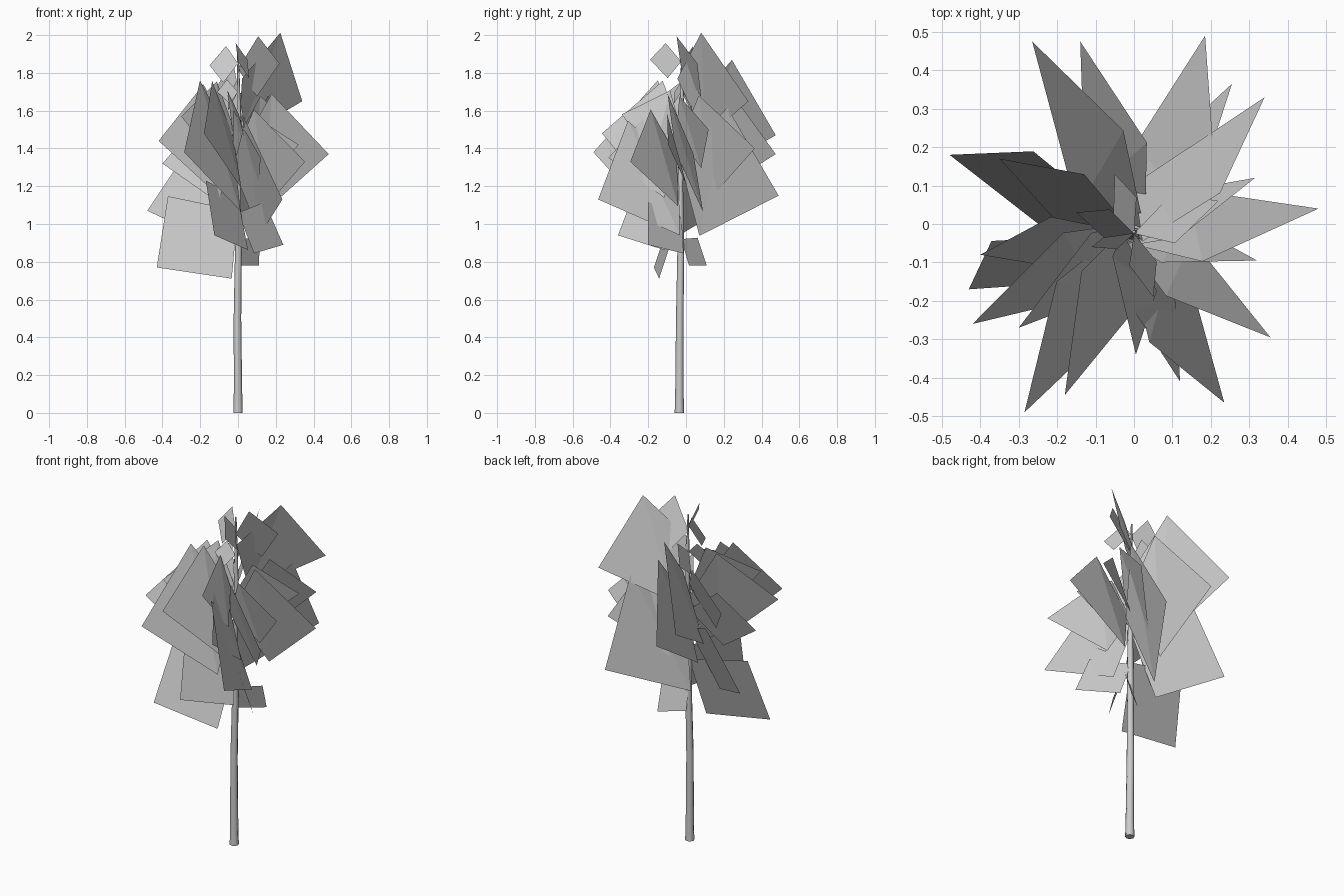
import bpy, bmesh, math
from mathutils import Vector


def mesh_object(name, bm):
    me = bpy.data.meshes.new(name)
    bm.to_mesh(me)
    bm.free()
    ob = bpy.data.objects.new(name, me)
    bpy.context.collection.objects.link(ob)
    return ob


# Trunk: slightly wandering tapered tube (x, y, z, radius)
path = [(0, -0.035, 0, 0.025), (0, -0.035, 0.12, 0.022), (-0.003, -0.033, 0.5, 0.020),
        (0.002, -0.028, 0.85, 0.018), (0, -0.03, 1.2, 0.015), (0.005, -0.022, 1.55, 0.012),
        (0, -0.02, 1.92, 0.004)]
SIDES = 8
bm = bmesh.new()
rings = []
for x, y, z, r in path:
    rings.append([bm.verts.new((x + r * math.cos(2 * math.pi * i / SIDES),
                                y + r * math.sin(2 * math.pi * i / SIDES), z))
                  for i in range(SIDES)])
for lo, hi in zip(rings, rings[1:]):
    for i in range(SIDES):
        j = (i + 1) % SIDES
        bm.faces.new((lo[i], lo[j], hi[j], hi[i])).smooth = True
bm.faces.new(rings[0][::-1])
bm.faces.new(rings[-1])
mesh_object("trunk", bm)

# Large foliage cards: outer tip x, y, z, height of the inner corner, height ratio
large_cards = [
    (0.48, 0.04, 1.37, 1.38, 1.35),
    (0.34, 0.33, 1.65, 1.77, 1.2),
    (0.255, 0.365, 1.40, 1.42, 1.2),
    (0.185, 0.49, 1.15, 1.34, 1.3),
    (-0.14, 0.475, 1.37, 1.45, 1.25),
    (-0.265, 0.475, 1.47, 1.58, 1.2),
    (-0.42, -0.26, 1.44, 1.44, 1.3),
    (-0.30, -0.27, 1.57, 1.50, 1.25),
    (-0.285, -0.49, 1.38, 1.43, 1.33),
    (-0.18, -0.445, 1.48, 1.47, 1.3),
    (0.005, -0.34, 1.58, 1.50, 1.2),
    (0.12, -0.41, 1.35, 1.38, 1.2),
    (0.235, -0.465, 1.13, 1.30, 1.27),
    (0.355, -0.295, 1.33, 1.36, 1.2),
    (0.32, -0.095, 1.42, 1.38, 1.2),
    (0.315, 0.12, 1.50, 1.48, 1.15),
]
# Drooping lower cards and short inner and crown cards
small_cards = [
    (-0.48, 0.18, 1.07, 1.25, 0.95),
    (-0.35, 0.17, 1.50, 1.50, 1.0),
    (-0.43, -0.17, 0.77, 1.07, 1.03),
    (-0.40, -0.08, 1.32, 1.36, 1.0),
    (-0.125, -0.36, 0.94, 1.14, 1.1),
    (0.24, -0.20, 0.89, 1.06, 0.98),
    (0.11, 0.11, 0.78, 0.92, 0.9),
    (0.22, 0.06, 1.85, 1.82, 1.45),
    (-0.15, 0.03, 1.84, 1.85, 1.3),
    (0.05, -0.19, 1.87, 1.86, 1.15),
    (-0.05, 0.13, 1.68, 1.70, 1.2),
    (-0.11, -0.06, 1.70, 1.70, 1.2),
]
bm = bmesh.new()


def add_card(x, y, z, bz, k, f, shift, twist):
    base, tip = Vector((0, -0.025, bz)), Vector((x, y, z))
    d = tip - base
    side = Vector((d.y, -d.x, 0)).normalized()
    up = side.cross(d).normalized()
    if up.z < 0:
        up = -up
    w = (up * math.cos(twist) + side * math.sin(twist)) * d.length / 2 * k
    mid = base.lerp(tip, f)
    inner = base + side * shift
    quad = [bm.verts.new(p) for p in (inner, mid - w, tip, mid + w)]
    # two triangles meeting along the upright diagonal
    bm.faces.new((quad[0], quad[1], quad[3]))
    bm.faces.new((quad[1], quad[2], quad[3]))


for c in large_cards:
    add_card(*c, 0.33, 0.03, math.radians(17))
for c in small_cards:
    add_card(*c, 0.47, 0.0, math.radians(21))
mesh_object("foliage_cards", bm)
